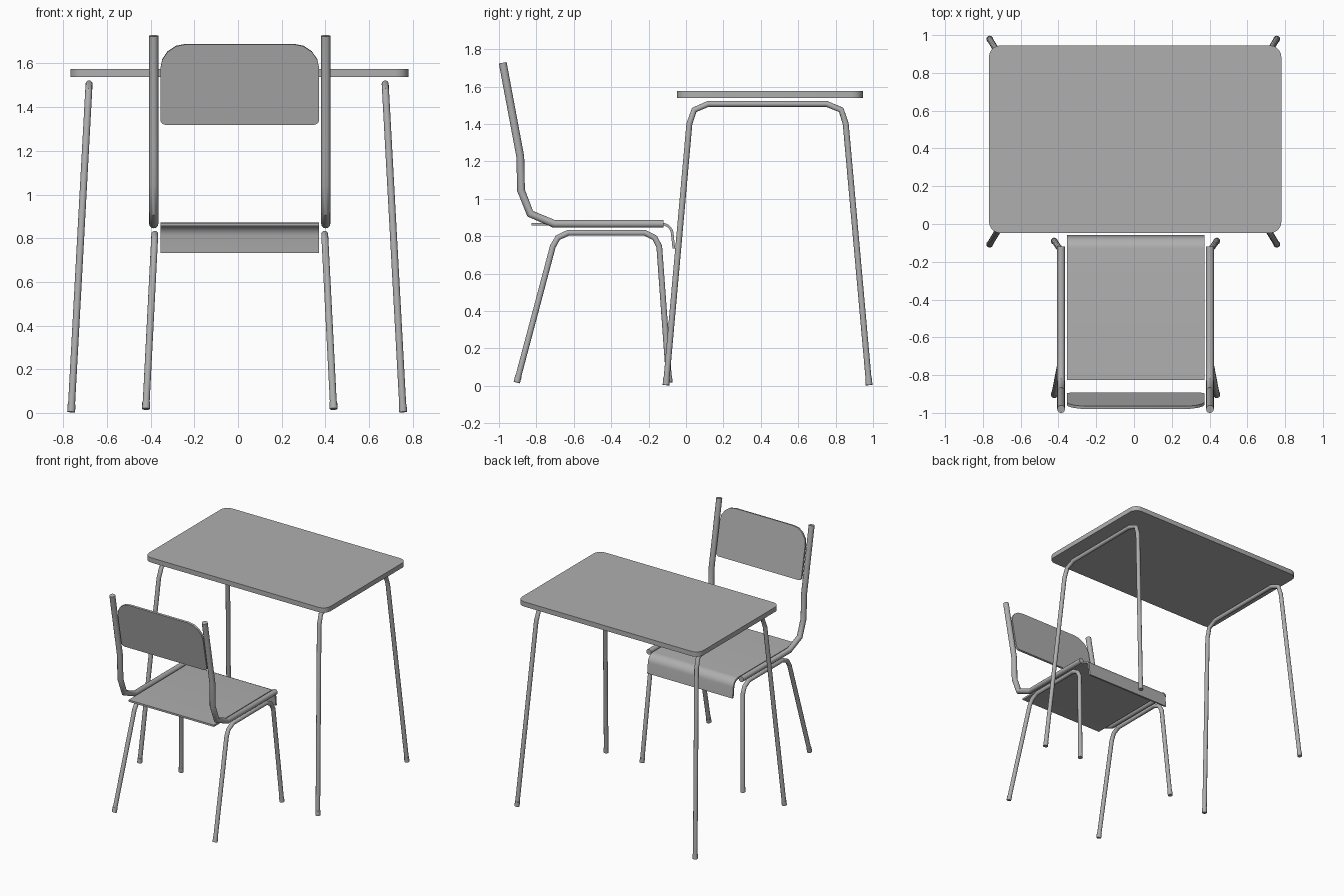
import bpy, bmesh, math
from mathutils import Vector

if "Cube" in bpy.data.objects:
    bpy.data.objects.remove(bpy.data.objects["Cube"])

CHAIR_X = 0.008   # the chair sits slightly off the centre line
LEGS_X = -0.004

GREY = bpy.data.materials.new("dark_grey")
GREY.diffuse_color = (0.43, 0.43, 0.43, 1)
GREY.use_nodes = True
GREY.node_tree.nodes["Principled BSDF"].inputs["Base Color"].default_value = GREY.diffuse_color


def finish(obj, angle=40):
    bpy.ops.object.select_all(action='DESELECT')
    obj.select_set(True)
    bpy.context.view_layer.objects.active = obj
    if obj.type == 'CURVE':
        bpy.ops.object.convert(target='MESH')
    obj = bpy.context.view_layer.objects.active
    obj.data.materials.append(GREY)
    bpy.ops.object.shade_smooth_by_angle(angle=math.radians(angle))


def tube(name, pts, radius):
    cu = bpy.data.curves.new(name, 'CURVE')
    cu.dimensions = '3D'
    cu.bevel_depth = radius
    cu.bevel_resolution = 4
    cu.use_fill_caps = True
    sp = cu.splines.new('POLY')
    sp.points.add(len(pts) - 1)
    for p, co in zip(sp.points, pts):
        p.co = (*co, 1)
    obj = bpy.data.objects.new(name, cu)
    bpy.context.collection.objects.link(obj)
    finish(obj)


def plate(name, outline, offset):
    """Extrude a closed 3D outline along the offset vector."""
    bm = bmesh.new()
    face = bm.faces.new([bm.verts.new(p) for p in outline])
    ext = bmesh.ops.extrude_face_region(bm, geom=[face])
    verts = [g for g in ext['geom'] if isinstance(g, bmesh.types.BMVert)]
    bmesh.ops.translate(bm, verts=verts, vec=Vector(offset))
    bmesh.ops.recalc_face_normals(bm, faces=bm.faces)
    me = bpy.data.meshes.new(name)
    bm.to_mesh(me)
    bm.free()
    obj = bpy.data.objects.new(name, me)
    bpy.context.collection.objects.link(obj)
    finish(obj)


def rounded_rect(x0, x1, y0, y1, r_low, r_high, steps=5):
    pts = []
    for cx, cy, r, a0 in ((x1 - r_high, y1 - r_high, r_high, 0),
                          (x0 + r_high, y1 - r_high, r_high, 90),
                          (x0 + r_low, y0 + r_low, r_low, 180),
                          (x1 - r_low, y0 + r_low, r_low, 270)):
        for i in range(steps + 1):
            a = math.radians(a0 + 90 * i / steps)
            pts.append((cx + r * math.cos(a), cy + r * math.sin(a)))
    return pts


def leg_frame(name, path, side, cx, x_foot, x_top, radius):
    """Bent tube in a splayed plane, with a small cap on each foot."""
    z0, z1 = path[0][1], max(p[1] for p in path)
    pts = [Vector((cx + side * (x_foot + (x_top - x_foot) * (z - z0) / (z1 - z0)), y, z))
           for y, z in path]
    tube(name, pts, radius)
    for label, a, b in (("front", pts[0], pts[1]), ("rear", pts[-1], pts[-2])):
        tube(f"{name}_{label}_foot", [a, a + (b - a).normalized() * 0.035], radius + 0.002)


# Table top
plate("table_top", [(x, y, 1.538) for x, y in
                    rounded_rect(-0.768, 0.78, -0.048, 0.945, 0.06, 0.06)], (0, 0, 0.037))

# Side profiles (y, z) of the bent tubes
table_path = [(-0.107, 0.004), (0.018, 1.40), (0.044, 1.475), (0.118, 1.507),
              (0.752, 1.507), (0.83, 1.475), (0.854, 1.40), (0.979, 0.004)]
chair_path = [(-0.905, 0.018), (-0.712, 0.745), (-0.685, 0.792), (-0.63, 0.818),
              (-0.22, 0.818), (-0.168, 0.792), (-0.143, 0.745), (-0.09, 0.018)]
post_path = [(-0.12, 0.866), (-0.706, 0.866), (-0.833, 0.92), (-0.882, 1.045),
             (-0.886, 1.225), (-0.98, 1.727)]

for label, s in (("left", -1), ("right", 1)):
    leg_frame(f"{label}_table_legs", table_path, s, LEGS_X, 0.76, 0.678, 0.016)
    leg_frame(f"{label}_chair_legs", chair_path, s, CHAIR_X, 0.43, 0.389, 0.016)
    tube(f"{label}_back_post", [(CHAIR_X + s * 0.394, y, z) for y, z in post_path], 0.021)

# Seat with a rolled front edge
upper, lower = [(-0.825, 0.870)], [(-0.825, 0.856)]
for i in range(9):
    a = math.radians(85 * (1 - i / 8))
    a = math.radians(90) - math.radians(85) * i / 8
    upper.append((-0.13 + 0.064 * math.cos(a), 0.808 + 0.064 * math.sin(a)))
    lower.append((-0.13 + 0.050 * math.cos(a), 0.808 + 0.050 * math.sin(a)))
upper.append((-0.058, 0.733))
lower.append((-0.072, 0.733))
plate("seat", [(CHAIR_X - 0.364, y, z) for y, z in upper + lower[::-1]], (0.728, 0, 0))

# Backrest leaning with the posts, rounder at the top
plate("backrest", [(x, -0.893 - 0.195 * (z - 1.322), z) for x, z in
                   rounded_rect(CHAIR_X - 0.364, CHAIR_X + 0.364, 1.322, 1.69, 0.025, 0.115, 4)],
      (0, -0.015, -0.003))
